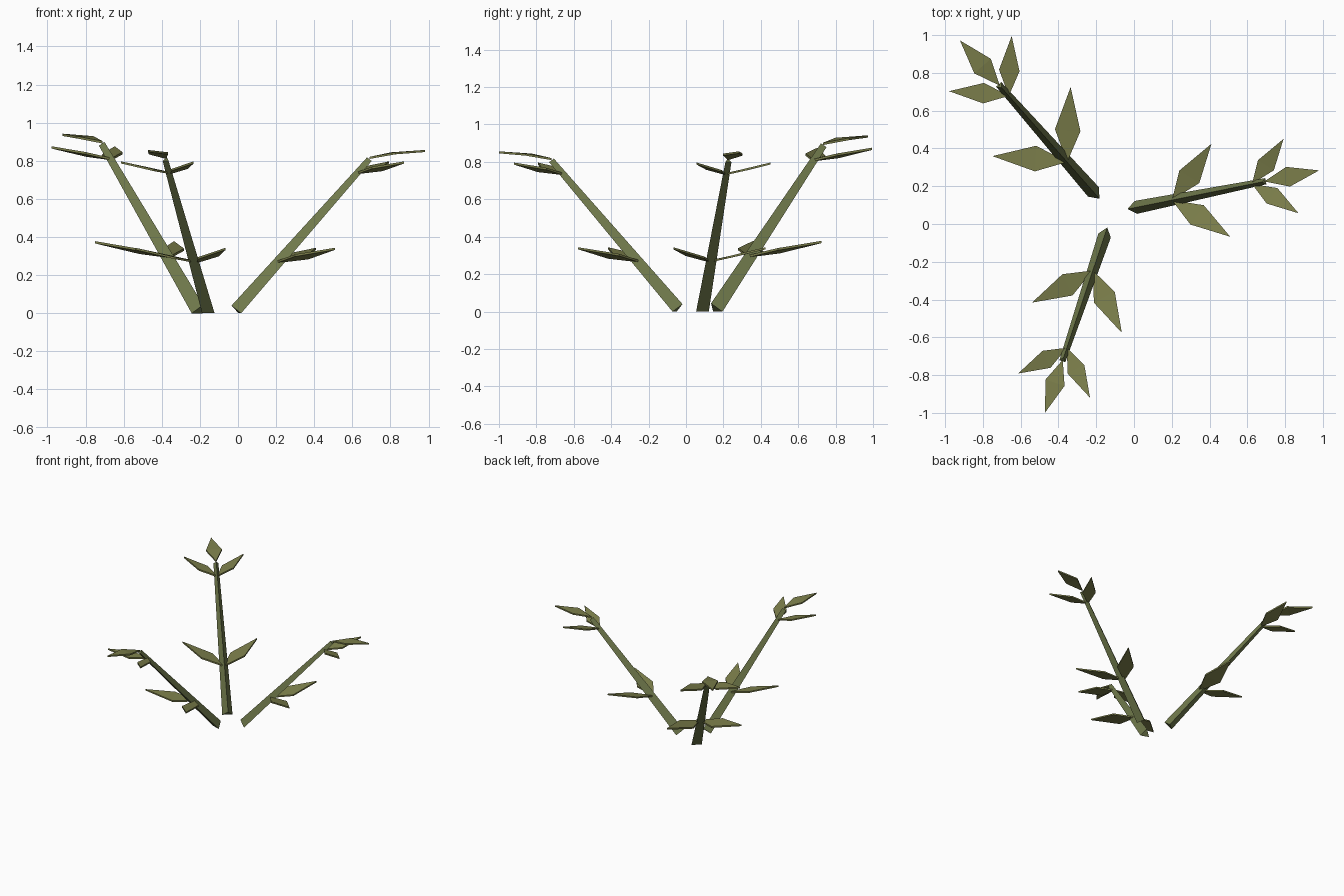
import bpy, bmesh
from math import radians, sin, cos, pi
from mathutils import Vector, Matrix

if "Cube" in bpy.data.objects:
    bpy.data.objects.remove(bpy.data.objects["Cube"])


def material(name, rgb):
    m = bpy.data.materials.new(name)
    m.diffuse_color = (*rgb, 1)
    m.use_nodes = True
    m.node_tree.nodes["Principled BSDF"].inputs["Base Color"].default_value = m.diffuse_color
    return m


STEM = material("stem_green", (0.16, 0.19, 0.07))
LEAF = material("leaf_green", (0.20, 0.21, 0.07))


def add_object(name, verts, faces, mat, xf):
    bm = bmesh.new()
    vs = [bm.verts.new(xf @ Vector(v)) for v in verts]
    for f in faces:
        bm.faces.new([vs[i] for i in f])
    bmesh.ops.recalc_face_normals(bm, faces=bm.faces)
    me = bpy.data.meshes.new(name)
    bm.to_mesh(me)
    bm.free()
    me.materials.append(mat)
    ob = bpy.data.objects.new(name, me)
    bpy.context.collection.objects.link(ob)


def stem(name, xf):
    # tapered three-sided rod, ridge on the upper side, flat face below
    a, b = Vector((0, 0, 0.013)), Vector((0.71, 0, 0.805))
    d = (b - a).normalized()
    side = Vector((0, 1, 0))
    up = d.cross(side)
    verts = [c + r * (cos(k * 2 * pi / 3) * up + sin(k * 2 * pi / 3) * side)
             for c, r in ((a, 0.04), (b, 0.019)) for k in range(3)]
    faces = [(0, 1, 2), (5, 4, 3)] + [(k, (k + 1) % 3, (k + 1) % 3 + 3, k + 3) for k in range(3)]
    add_object(name, verts, faces, STEM, xf)


def leaf(name, outline, base, size, mirror, xf, thick=0.011):
    # kite-shaped blade: base, inner corner, tip, outer corner
    top = [Vector(base) + size * Vector((x, y * mirror, z)) for x, y, z in outline]
    h = Vector((0, 0, thick / 2))
    verts = [p + h for p in top] + [p - h for p in top]
    faces = [(0, 1, 3), (1, 2, 3), (7, 5, 4), (7, 6, 5)]
    faces += [(i, i + 4, (i + 1) % 4 + 4, (i + 1) % 4) for i in range(4)]
    add_object(name, verts, faces, LEAF, xf)


SIDE = [(0, 0, 0), (0.07, 0.146, 0.035), (0.264, 0.251, 0.07), (0.16, 0.06, 0.02)]
END = [(0, 0, 0), (0.128, 0.053, 0.024), (0.296, 0, 0.036), (0.128, -0.053, 0.024)]

# three leaning sprigs, 120 degrees apart; the back one is a bit larger
sprigs = [("right", (-0.005, 0.085, 0), 11.4, (1, 1, 1)),
          ("back", (-0.204, 0.158, 0), 131.4, (1.08, 1.1, 1.1)),
          ("front", (-0.151, -0.047, 0), 251.4, (1, 1, 1))]
for tag, pos, ang, scale in sprigs:
    xf = Matrix.Translation(pos) @ Matrix.Rotation(radians(ang), 4, 'Z') @ Matrix.Diagonal((*scale, 1))
    stem(f"{tag}_stem", xf)
    for m, s in ((1, "left"), (-1, "right")):
        leaf(f"{tag}_lower_leaf_{s}", SIDE, (0.21, 0, 0.268), 1, m, xf)
        leaf(f"{tag}_upper_leaf_{s}", SIDE, (0.642, 0, 0.735), 0.8, m, xf)
    leaf(f"{tag}_tip_leaf", END, (0.709, 0, 0.815), 1, 1, xf)
